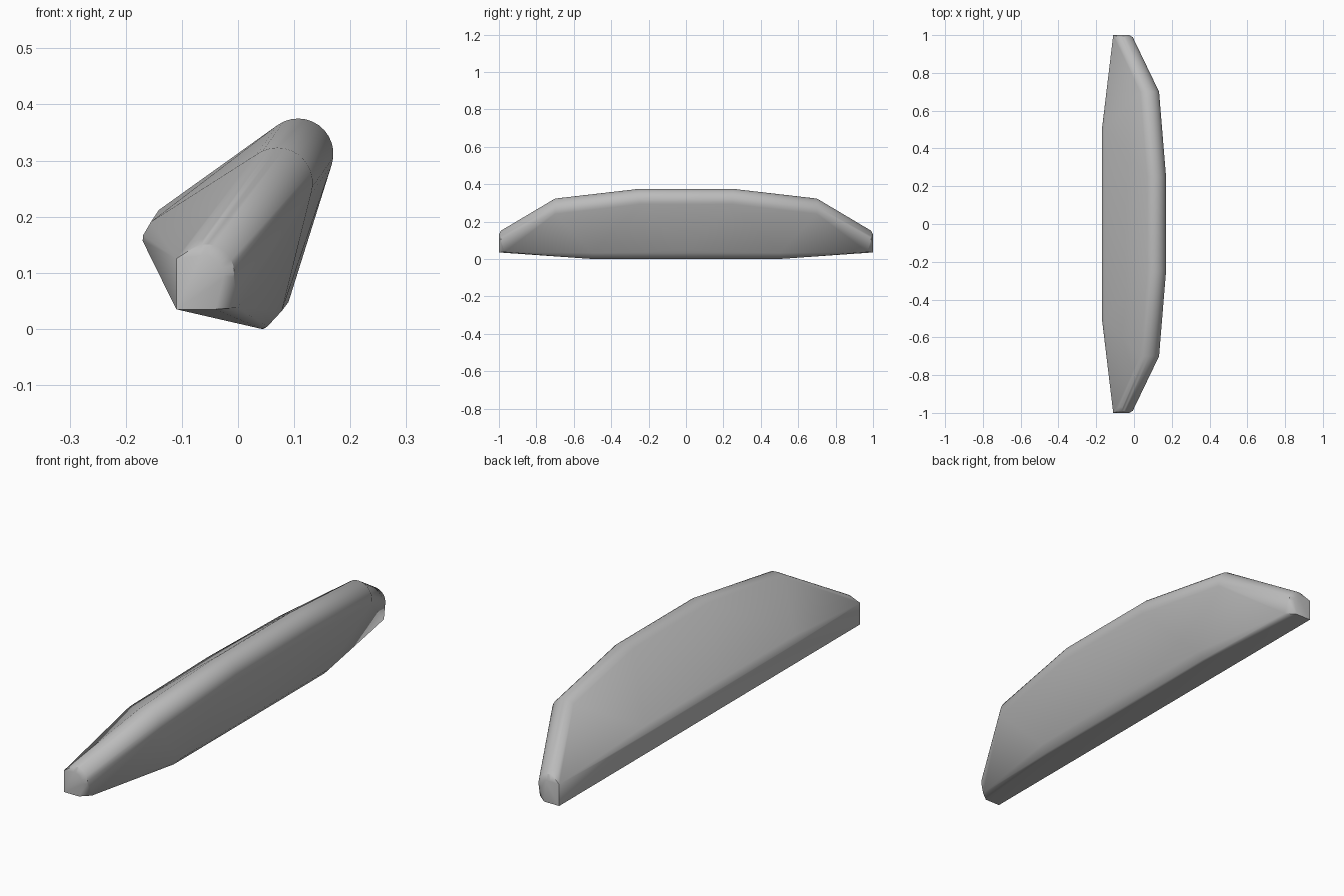
import bpy, bmesh
from math import sin, cos, radians

cube = bpy.data.objects.get("Cube")
if cube:
    bpy.data.objects.remove(cube)


def arc(cx, cz, r, start, end, steps=12):
    """Points of a rounded rim in the x-z plane."""
    angles = [radians(start + (end - start) * i / steps) for i in range(steps + 1)]
    return [(cx + r * cos(a), cz + r * sin(a)) for a in angles]


# Half of the cross-sections, by distance from the middle
keel = (-0.11, 0.035)
sections = {
    0.0: [(-0.17, 0.157), (-0.141, 0.212), (0.045, 0.0), (0.09, 0.048)],
    0.25: arc(0.107, 0.312, 0.063, -18, 126),
    0.5: [(-0.17, 0.157), (-0.169, 0.167), (-0.155, 0.191),
          (0.042, 0.0), (0.052, 0.004), (0.078, 0.032)],
    0.7: arc(0.07, 0.26, 0.063, -18, 126),
    0.97: arc(-0.053, 0.107, 0.055, -10, 135) + [(0.0, 0.038)],
    0.99: arc(-0.057, 0.101, 0.05, -10, 135),
    1.0: [keel, (-0.11, 0.125), (-0.04, 0.035)] + arc(-0.062, 0.095, 0.036, -10, 120),
}

# Slanted crest: the convex skin over the sections on both ends
bm = bmesh.new()
for y, ring in sections.items():
    for side in ((1, -1) if y else (1,)):
        for x, z in ring:
            bm.verts.new((x, side * y, z))
hull = bmesh.ops.convex_hull(bm, input=bm.verts)
loose = {v for v in hull["geom_interior"] + hull["geom_unused"]
         if isinstance(v, bmesh.types.BMVert)}
bmesh.ops.delete(bm, geom=list(loose), context="VERTS")
bmesh.ops.recalc_face_normals(bm, faces=bm.faces)
mesh = bpy.data.meshes.new("slanted_crest")
bm.to_mesh(mesh)
bm.free()
crest = bpy.data.objects.new("slanted_crest", mesh)
bpy.context.collection.objects.link(crest)

# Plain grey
grey = bpy.data.materials.new("plain_grey")
grey.use_nodes = True
colour = (0.5, 0.5, 0.5, 1)
grey.diffuse_color = colour
grey.node_tree.nodes["Principled BSDF"].inputs["Base Color"].default_value = colour
mesh.materials.append(grey)

bpy.ops.object.select_all(action="DESELECT")
crest.select_set(True)
bpy.context.view_layer.objects.active = crest
bpy.ops.object.shade_smooth_by_angle(angle=radians(30))
